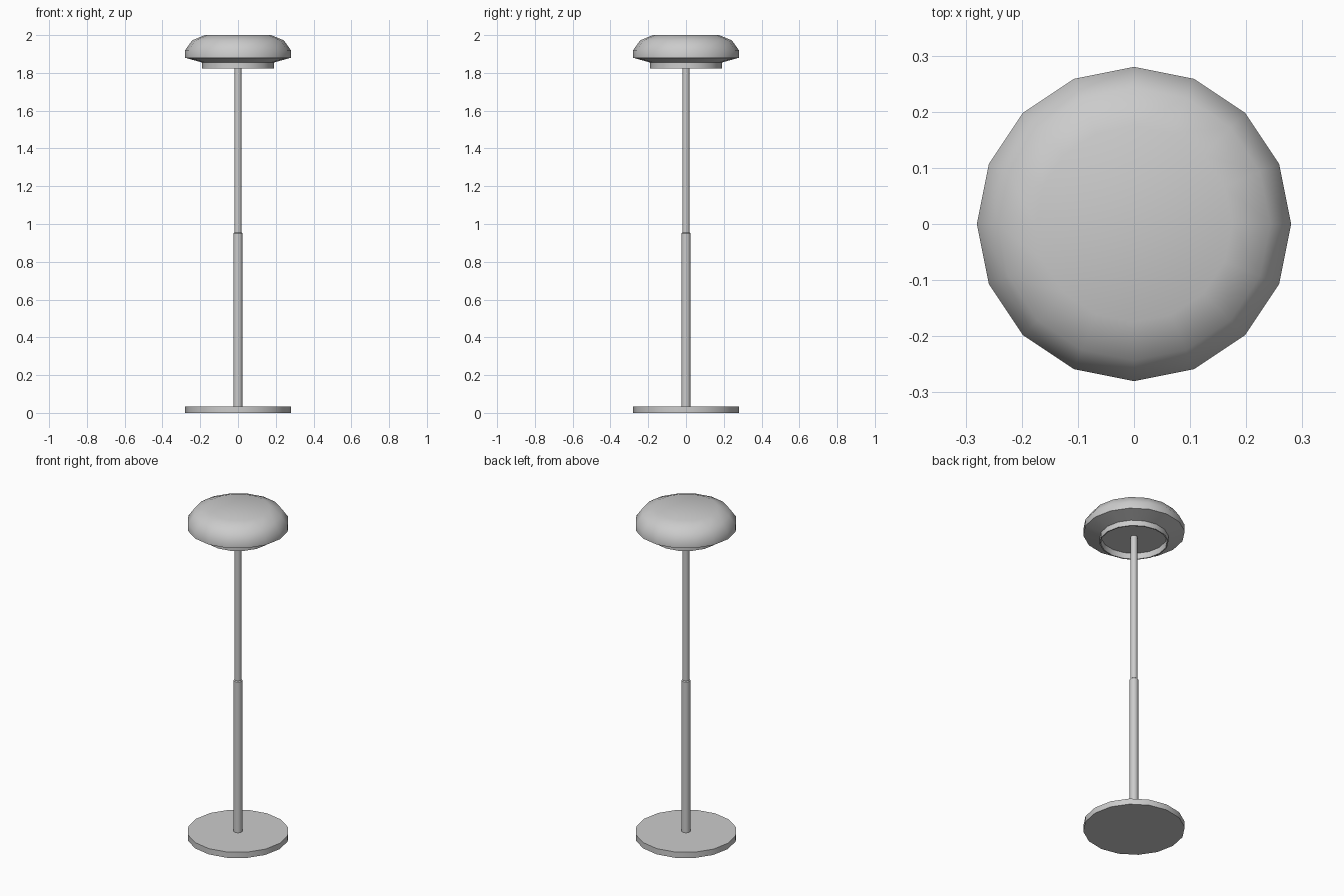
import bpy, bmesh, math

if "Cube" in bpy.data.objects:
    bpy.data.objects.remove(bpy.data.objects["Cube"])

SIDES = 16


def lathe(name, profile, angle, sides=SIDES):
    """Revolve (radius, z) points around z; both ends are closed with caps."""
    bm = bmesh.new()
    rings = []
    for r, z in profile:
        rings.append([bm.verts.new((r * math.cos(2 * math.pi * i / sides),
                                    r * math.sin(2 * math.pi * i / sides), z))
                      for i in range(sides)])
    for a, b in zip(rings, rings[1:]):
        for i in range(sides):
            j = (i + 1) % sides
            bm.faces.new((a[i], a[j], b[j], b[i]))
    bm.faces.new(rings[0][::-1])
    bm.faces.new(rings[-1])
    bmesh.ops.recalc_face_normals(bm, faces=bm.faces[:])
    mesh = bpy.data.meshes.new(name)
    bm.to_mesh(mesh)
    bm.free()
    obj = bpy.data.objects.new(name, mesh)
    bpy.context.collection.objects.link(obj)
    bpy.ops.object.select_all(action='DESELECT')
    obj.select_set(True)
    bpy.context.view_layer.objects.active = obj
    bpy.ops.object.shade_smooth_by_angle(angle=math.radians(angle))
    return obj


# Flat round foot
lathe("base", [(0.28, 0.0), (0.28, 0.035)], 40)

# Two-stage pole, thicker in the lower half
lathe("pole", [(0.024, 0.03), (0.024, 0.95), (0.019, 0.955), (0.019, 1.862)], 40)

# Domed shade with a short recessed collar underneath
lathe("lamp_shade", [(0.18, 1.857), (0.183, 1.822), (0.19, 1.822), (0.19, 1.855),
                     (0.28, 1.88), (0.28, 1.92), (0.243, 1.972), (0.175, 2.0)], 50)
